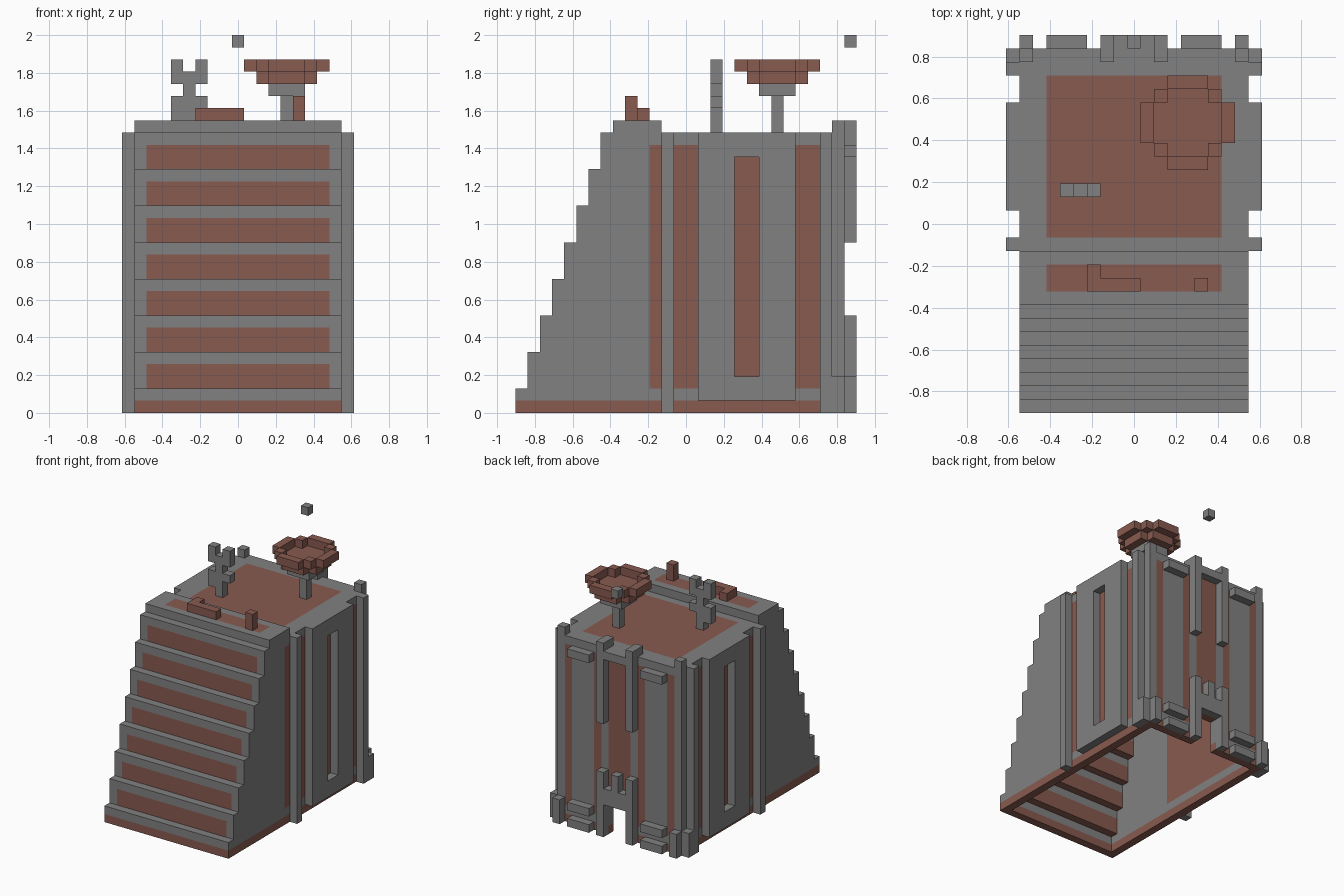
import bpy
import bmesh
from mathutils import Vector

if "Cube" in bpy.data.objects:
    bpy.data.objects.remove(bpy.data.objects["Cube"], do_unlink=True)

# Grid: the building is laid out in whole blocks
UNIT = 2 / 31
WIDTH, DEPTH = 19, 28
ROOF = 23
DECK = ROOF + 1
LEFT, RIGHT = 1, WIDTH - 1
BACK = DEPTH - 1


def make_material(name, colour):
    mat = bpy.data.materials.new(name)
    mat.use_nodes = True
    mat.diffuse_color = colour
    mat.node_tree.nodes["Principled BSDF"].inputs["Base Color"].default_value = colour
    return mat


stone = make_material("grey stone", (0.22, 0.22, 0.22, 1))
brick = make_material("red brick", (0.245, 0.103, 0.08, 1))


def add_box(bm, xs, ys, zs):
    """Add one cuboid given its spans in blocks."""
    verts = bmesh.ops.create_cube(bm, size=1)["verts"]
    for v in verts:
        cell = [span[0] if c < 0 else span[1] for c, span in zip(v.co, (xs, ys, zs))]
        v.co = Vector((cell[0] - WIDTH / 2, cell[1] - DEPTH / 2, cell[2])) * UNIT


def part(name, mat, boxes, mirror=False):
    """Build one object from cuboids, optionally mirrored left to right."""
    bm = bmesh.new()
    for xs, ys, zs in boxes:
        add_box(bm, xs, ys, zs)
        if mirror:
            add_box(bm, (WIDTH - xs[1], WIDTH - xs[0]), ys, zs)
    mesh = bpy.data.meshes.new(name)
    bm.to_mesh(mesh)
    bm.free()
    mesh.materials.append(mat)
    obj = bpy.data.objects.new(name, mesh)
    bpy.context.collection.objects.link(obj)
    return obj


def frame(across, along, inner_across, inner_along):
    """Four spans pairs that surround an opening."""
    (a, b), (c, d) = across, along
    (e, f), (g, h) = inner_across, inner_along
    return [((a, e), (c, d)), ((f, b), (c, d)), ((e, f), (c, g)), ((e, f), (h, d))]


def cell(start):
    return (start, start + 1)


# Foundation rim, open at the rear doorway
full = (LEFT, RIGHT)
part("foundation_front", brick, [(full, cell(0), cell(0))])
part("foundation_sides", brick, [(cell(LEFT), (1, BACK), cell(0))], mirror=True)
part("foundation_back", brick, [((2, 8), cell(BACK - 1), cell(0))], mirror=True)

# Stepped front: stone edges around brick risers
part("bottom_step", stone, [(full, cell(0), cell(1))])
for k in range(1, 8):
    low, top = 3 * k - 1, 3 * k + 2
    part(f"step_{k}_tread", stone, [(full, cell(k), (top - 1, top))])
    part(f"step_{k}_riser", brick, [((2, RIGHT - 1), cell(k), (low, top - 1))])
    part(f"step_{k}_cheek", stone, [(cell(LEFT), (k, 11), (low, top - 1)),
                                    (cell(LEFT), (k + 1, 11), (top - 1, top))], mirror=True)
part("step_base_cheek", stone, [(cell(LEFT), (1, 11), cell(1))], mirror=True)

# Upper deck and main roof, each with a brick inlay
inlay = (3, RIGHT - 2)
part("deck_edge", stone,
     [(x, y, cell(ROOF)) for x, y in frame(full, (8, 12), inlay, (9, 11))])
part("deck_inlay", brick, [(inlay, (9, 11), cell(ROOF))])
part("roof_edge", stone,
     [(x, y, cell(ROOF - 1)) for x, y in frame(full, (11, BACK), inlay, (13, 25))])
part("roof_inlay", brick, [(inlay, (13, 25), cell(ROOF - 1))])

# Side walls: brick infill, stone sill and rear corner
part("side_infill", brick, [(cell(LEFT), (11, 25), (2, ROOF - 1))], mirror=True)
part("side_sill", stone, [(cell(LEFT), (11, BACK), cell(1))], mirror=True)
part("rear_corner", stone, [(cell(LEFT), (25, BACK), (2, ROOF - 1))], mirror=True)

# Raised side panels with a tall slot, and pillars
part("side_panel", stone,
     [(cell(0), y, z) for y, z in frame((15, 23), (1, ROOF), (18, 20), (3, 21))], mirror=True)
part("side_pillar", stone, [(cell(0), cell(12), (0, ROOF)),
                            (cell(0), cell(25), (0, ROOF))], mirror=True)
part("corner_foot", stone, [(cell(0), cell(BACK - 1), (0, 3)),
                            (cell(LEFT), cell(BACK), (0, 3))], mirror=True)
part("corner_cap", stone, [(cell(LEFT), cell(BACK - 1), cell(ROOF))], mirror=True)

# Back wall: alternating brick and stone bands
wall = cell(BACK - 1)
height = (2, ROOF - 1)
part("back_stripe", brick, [(cell(2), wall, height), (cell(6), wall, height)], mirror=True)
part("back_band", stone, [((3, 6), wall, height), (cell(7), wall, height)], mirror=True)
part("back_sill", stone, [((2, 8), wall, cell(1))], mirror=True)
part("back_centre", brick, [((8, 11), wall, (4, ROOF - 1))])

# Back ledges, hanging posts and doorway frame
proud = cell(BACK)
part("back_ledge", stone, [((3, 6), proud, cell(z)) for z in (0, 2, 21)], mirror=True)
part("hanging_post", stone, [(cell(7), proud, (14, DECK)),
                             (cell(7), wall, cell(ROOF))], mirror=True)
part("hanging_post_bar", stone, [((8, 11), proud, cell(ROOF - 1))])
part("door_post", stone, [(cell(7), proud, (0, 8))], mirror=True)
part("door_lintel", stone, [((8, 11), proud, (4, 6)), (cell(9), proud, (6, 8))])

# Branching mast on the roof
mast = cell(16)
part("mast", stone, [(cell(5), mast, (ROOF, 28)),
                     (cell(4), mast, (DECK, 26)), (cell(6), mast, cell(25)),
                     (cell(4), mast, (27, 29)), (cell(6), mast, (27, 29))])

# Dish: stem, plate, bowl floor and stepped rim
cx, cy = 13.5, 21.5


def around(centre, half):
    return (centre - half, centre + half)


part("dish_stem", stone, [(around(cx, 0.5), around(cy, 0.5), (ROOF, 26))])
part("dish_plate", stone, [(around(cx, 1.5), around(cy, 1.5), cell(26))])
part("dish_bowl", brick, [(around(cx, 1.5), around(cy, 2.5), cell(27)),
                          (around(cx + 2, 0.5), around(cy, 1.5), cell(27)),
                          (around(cx - 2, 0.5), around(cy, 1.5), cell(27))])
rim = []
for s in (-1, 1):
    rim.append((around(cx + 3 * s, 0.5), around(cy, 1.5), cell(28)))
    rim.append((around(cx, 1.5), around(cy + 3 * s, 0.5), cell(28)))
    for t in (-1, 1):
        rim.append((around(cx + 2 * s, 0.5), around(cy + 2 * t, 0.5), cell(28)))
part("dish_rim", brick, rim)

# Small blocks on the front deck and the floating beacon
part("deck_bench", brick, [(cell(6), (9, 11), cell(DECK)), ((7, 10), cell(9), cell(DECK))])
part("deck_chimney", brick, [(cell(14), cell(9), (DECK, DECK + 2))])
part("beacon", stone, [(cell(9), cell(BACK), cell(30))])
